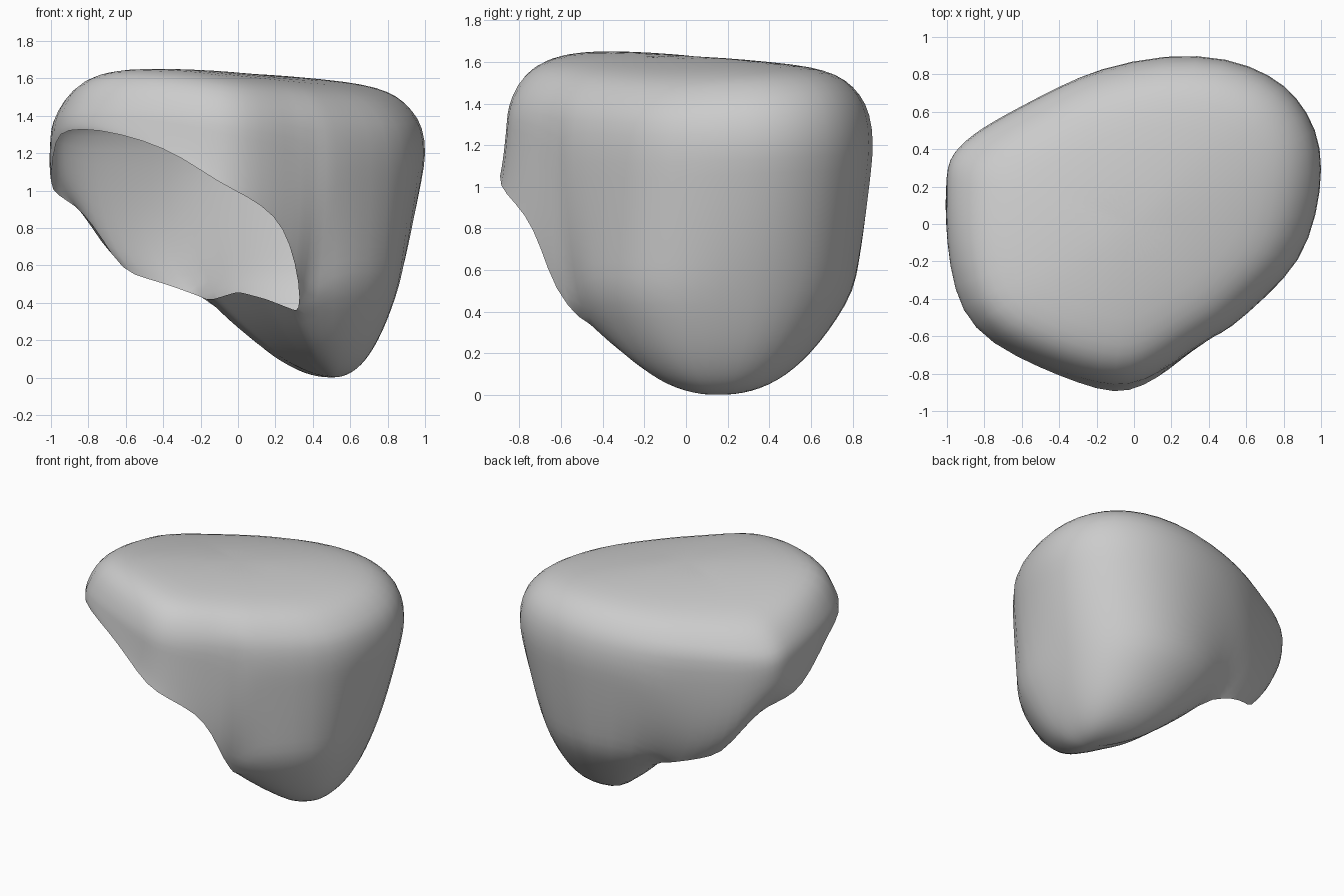
import bpy, bmesh, math
from mathutils import Vector

cube = bpy.data.objects.get("Cube")
if cube:
    bpy.data.objects.remove(cube, do_unlink=True)

# Widest outline of the shell, counter-clockwise; the first columns lie over the opening
outline = [(-.4, .74), (-.55, .66), (-.7, .58), (-.82, .51), (-.9, .45), (-.97, .38), (-1, .3),
           (-1, .2), (-1, .02), (-.98, -.2), (-.92, -.45), (-.78, -.62), (-.5, -.75),
           (-.3, -.82), (-.1, -.87), (.05, -.84), (.2, -.75), (.3, -.68), (.37, -.64), (.43, -.6),
           (.5, -.56), (.7, -.38), (.88, -.2), (.97, .05), (1, .3), (.97, .5), (.86, .68),
           (.72, .79), (.5, .88), (.17, .9), (-.2, .82)]
# Upper rim of the opening, one point per open column
upper_rim = [(-.17, .58, .42), (-.35, .6, .49), (-.49, .55, .53), (-.62, .47, .57),
             (-.72, .4, .74), (-.83, .32, .89), (-.92, .27, .95), (-1, .18, 1), (-1, 0, 1.08),
             (-.98, -.25, 1.28), (-.92, -.48, 1.33), (-.75, -.65, 1.33), (-.5, -.77, 1.27),
             (-.3, -.85, 1.18), (-.1, -.91, 1.04), (.05, -.87, .97), (.2, -.77, .87),
             (.28, -.7, .72), (.33, -.63, .5), (.33, -.5, .35)]
# Key points of the lower rim
lower_keys = [(-.17, .58, .42), (-.13, .2, .42), (0, -.12, .46), (.15, -.35, .42), (.33, -.5, .35)]
# Rounded top: outline scale and height
crown = [(.3, 1.63), (.6, 1.625), (.75, 1.61), (.85, 1.58), (.93, 1.51), (.98, 1.4)]

tip = Vector((.5, .15, 0))
WAIST, SPLIT = 1.2, .5
WALL_ROWS, BASE_ROWS = 6, 8
SWELL = 1.018  # makes up for the shrinkage of the smoothing


def along(keys, t):
    """Point at fraction t of a polyline."""
    s = t * (len(keys) - 1)
    i = min(int(s), len(keys) - 2)
    return Vector(keys[i]).lerp(Vector(keys[i + 1]), s - i)


def taper(p):
    """Exponent of the wall taper in the direction of p."""
    a = math.atan2(p.y - tip.y, p.x - tip.x)
    return .26 + .12 * (math.cos(2 * a) + math.sin(2 * a)) + .05 * math.sin(a)


def crown_point(p, scale, z):
    """Top surface, sloping to the back left and arched across one diagonal."""
    q = p * scale
    fall = .04 * q.x + .035 * q.y + .1 * (q.y - q.x) ** 2
    q.z = z - fall * min(1, (z - WAIST) * 3)
    return q


def wall_point(p, z):
    s = min(1, (z / WAIST) ** taper(p))
    q = tip.lerp(p, s)
    q.z = z
    return q


def column(i):
    """Upper and lower strips of points, from crown to tip."""
    p = Vector((*outline[i], 0)) * SWELL
    upper = [crown_point(p, s, z) for s, z in crown]
    lip = upper[-1]
    is_open = i < len(upper_rim)
    if is_open:
        end = Vector(upper_rim[i])
        bend = Vector((p.x, p.y, lip.z + (end.z - lip.z) * .72))
        start = along(lower_keys, i / (len(upper_rim) - 1))
    else:
        end = start = wall_point(p, SPLIT)
    for k in range(1, WALL_ROWS + 1):
        t = k / WALL_ROWS
        if is_open:
            upper.append(lip.lerp(bend, t).lerp(bend.lerp(end, t), t))
        else:
            upper.append(wall_point(p, lip.z + (SPLIT - lip.z) * t))
    lower = []
    for k in range(BASE_ROWS):
        g = 1 - k / BASE_ROWS
        q = tip.lerp(start, g)
        q.z = start.z * g ** (1.6 if is_open else 2.4)
        lower.append(q)
    return upper, lower


def skin(bm, strips, cap, cap_first):
    """Quads between neighbouring strips and a fan to the cap point."""
    grid = [[bm.verts.new(q) for q in strip] for strip in strips]
    pole = bm.verts.new(cap)
    for a, b in zip(grid, grid[1:] + grid[:1]):
        for r in range(len(a) - 1):
            bm.faces.new((a[r], a[r + 1], b[r + 1], b[r]))
        bm.faces.new((pole, a[0], b[0]) if cap_first else (a[-1], pole, b[-1]))


# Open shell: crown and walls above, rounded base below
columns = [column(i) for i in range(len(outline))]
bm = bmesh.new()
skin(bm, [c[0] for c in columns], (0, 0, 1.63), True)
skin(bm, [c[1] for c in columns], tip, False)
bmesh.ops.remove_doubles(bm, verts=bm.verts, dist=.0005)
for face in bm.faces:
    face.smooth = True
mesh = bpy.data.meshes.new("shell")
bm.to_mesh(mesh)
bm.free()
shell = bpy.data.objects.new("shell", mesh)
bpy.context.collection.objects.link(shell)

# Plain grey finish
grey = bpy.data.materials.new("plain_grey")
grey.use_nodes = True
colour = (.6, .6, .6, 1)
grey.diffuse_color = colour
grey.node_tree.nodes["Principled BSDF"].inputs["Base Color"].default_value = colour
mesh.materials.append(grey)

smooth = shell.modifiers.new("smooth", "SUBSURF")
smooth.levels = smooth.render_levels = 1
